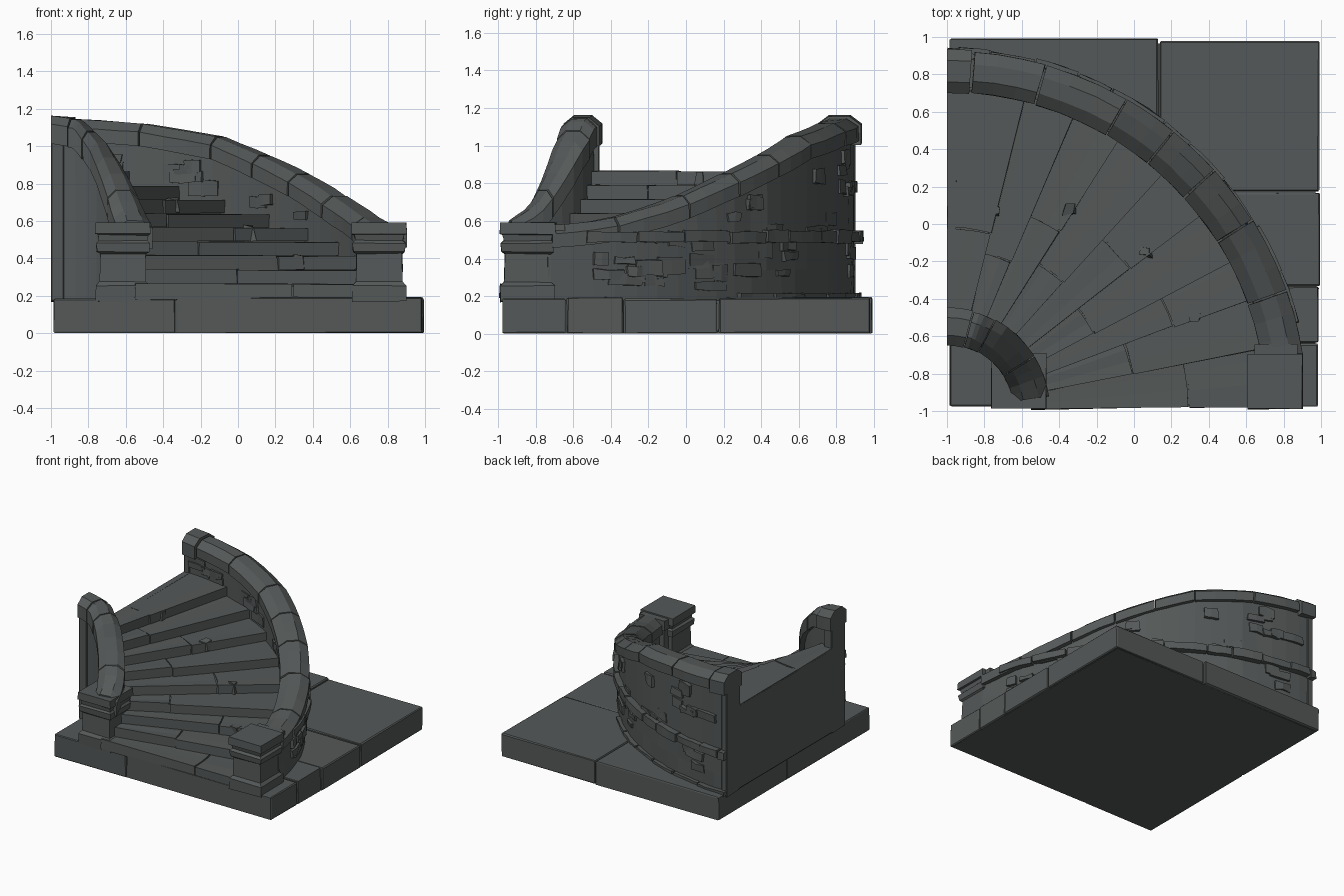
import bpy, bmesh, math, random
from mathutils import Vector

if "Cube" in bpy.data.objects:
    bpy.data.objects.remove(bpy.data.objects["Cube"])

random.seed(4)
CX, CY = -1.0, -1.0          # centre of the quarter-turn
FLOOR = 0.19

stone = bpy.data.materials.new("dark grey stone")
stone.diffuse_color = (0.09, 0.099, 0.098, 1)
stone.use_nodes = True
stone.node_tree.nodes["Principled BSDF"].inputs["Base Color"].default_value = stone.diffuse_color


def finish(name, bm, jit=0.0, bev=0.0):
    bmesh.ops.recalc_face_normals(bm, faces=bm.faces)
    if bev:
        bmesh.ops.bevel(bm, geom=bm.edges[:], offset=bev, segments=1, affect='EDGES')
    for v in bm.verts:
        if jit:
            v.co += Vector([random.uniform(-jit, jit) for _ in range(3)])
        v.co.x = max(-1.0, v.co.x)
        v.co.z = max(0.0, v.co.z)
    me = bpy.data.meshes.new(name)
    bm.to_mesh(me)
    bm.free()
    me.materials.append(stone)
    ob = bpy.data.objects.new(name, me)
    bpy.context.collection.objects.link(ob)
    return ob


def loft(name, rings, jit=0.0, bev=0.0):
    """Closed solid through a list of equal-sized rings of points."""
    bm = bmesh.new()
    vs = [[bm.verts.new(p) for p in r] for r in rings]
    n = len(vs[0])
    for a, b in zip(vs, vs[1:]):
        for i in range(n):
            bm.faces.new((a[i], a[(i + 1) % n], b[(i + 1) % n], b[i]))
    bm.faces.new(vs[0][::-1])
    bm.faces.new(vs[-1])
    return finish(name, bm, jit, bev)


def sweep(name, t0, t1, n, section, jit=0.0, bev=0.0):
    """Sweep a (radius, z) section about the stair centre, angles in degrees."""
    rings = []
    for i in range(n + 1):
        t = t0 + (t1 - t0) * i / n
        c, s = math.cos(math.radians(t)), math.sin(math.radians(t))
        rings.append([(CX + r * c, CY + r * s, z) for r, z in section(t)])
    return loft(name, rings, jit, bev)


def block(name, t0, t1, n, r0, r1, z0, z1, jit=0.0, bev=0.0):
    return sweep(name, t0, t1, n, lambda t: [(r0, z0), (r1, z0), (r1, z1), (r0, z1)], jit, bev)


def box(name, x0, x1, y0, y1, z0, z1, jit=0.0, bev=0.0):
    return loft(name, [[(x0, y0, z), (x1, y0, z), (x1, y1, z), (x0, y1, z)] for z in (z0, z1)], jit, bev)


def curve(pts):
    def f(t):
        if t <= pts[0][0]:
            return pts[0][1]
        for (a, za), (b, zb) in zip(pts, pts[1:]):
            if t <= b:
                return za + (zb - za) * (t - a) / (b - a)
        return pts[-1][1]
    return f


outer_z = curve([(9, .575), (18, .605), (30, .71), (41, .84), (50, .94), (60, 1.05), (74, 1.12), (90, 1.155)])
inner_z = curve([(8, .60), (20, .66), (27, .71), (42, .88), (53, 1.01), (70, 1.14), (90, 1.16)])

# base: solid core and worn paving slabs
box("base_core", -.97, .97, -.965, .965, 0, .178)
slabs = [(-.985, -.335, -.975, .1), (-.33, .985, -.975, -.64), (.2, .985, -.635, -.335),
         (.2, .995, -.33, .165), (.14, .99, .175, .98), (-.985, .13, .1, .99)]
for i, (x0, x1, y0, y1) in enumerate(slabs):
    box(f"base_slab_{i}", x0, x1, y0, y1, 0, FLOOR + .004 * (i % 3 - 1), .003, .007)

# fan steps, each from two stones with a narrow joint
edges = [1, 11.5, 20.5, 28, 38, 48, 58, 67, 76.3, 90]
for k in range(9):
    t0, t1 = edges[k], edges[k + 1]
    z = FLOOR + .075 * (k + 1)
    split = random.uniform(.85, 1.3)
    top = min(90, t1 + 2)
    block(f"step_{k}_core", t0 + .4, top, 3, .45, 1.76, FLOOR - .01, z - .012)
    block(f"step_{k}_inner_stone", t0, top, 3, .45, split - .004, z - .075, z, .003)
    block(f"step_{k}_outer_stone", t0 - .3, top, 3, split + .004, 1.76, z - .075, z - .004, .003)
    # chipped stone on the tread joint
    t = math.radians(t0 + .5)
    if k % 2 == 0 and k:
        r = split + .12
        x, y = CX + r * math.cos(t), CY + r * math.sin(t)
        box(f"step_{k}_chip", x - .03, x + .025, y - .02, y + .03, z - .07, z + .004, .012)


# curved walls
def wall(r0, r1, zf):
    return lambda t: [(r0, .17), (r1, .17), (r1, .34), (r1, .52), (r1 - .005, zf(t) - .09), (r0, zf(t) - .09)]


sweep("outer_wall", 8, 90, 22, wall(1.735, 1.895, outer_z), .006)
sweep("inner_wall", 12, 90, 8, wall(.385, .52, inner_z), .003)


# coping stones along both walls
def coping(r0, r1, zf, h, c, lift=0):
    def sec(t):
        z = zf(t) + lift
        return [(r0, z - h), (r0, z - .045), (r0 + c, z), (r1 - c, z), (r1, z - .045), (r1, z - h)]
    return sec


def coping_row(name, joints, r0, r1, zf, h, c, gap, n):
    for i, (a, b) in enumerate(zip(joints, joints[1:])):
        d = random.uniform(-.005, .005)
        sweep(f"{name}_{i}", a + gap, b - gap, n, coping(r0 + d, r1 + d, zf, h, c), .002)


coping_row("outer_coping", [8.5, 19.5, 32, 42, 51, 60, 74, 85.7], 1.705, 1.925, outer_z, .12, .065, .15, 3)
coping_row("inner_coping", [8, 32, 62, 75], .355, .55, inner_z, .15, .055, .3, 4)
sweep("outer_end_cap", 86, 90, 1, coping(1.70, 1.935, outer_z, .15, .06, .008))
sweep("inner_end_cap", 75.5, 90, 2, coping(.35, .555, inner_z, .15, .055, .003))

# string course and foot course outside the wall
t = 14
while t < 89:
    w = min(random.uniform(5, 10), 90 - t)
    block("string_course", t + .15, t + w - .15, 3, 1.86, 1.925 + random.uniform(0, .022),
          .485 + random.uniform(-.006, .006), .55 + random.uniform(-.008, .006), .004)
    t += w
for i in range(6):
    a = 42 + i * 8
    block("foot_course", a + .2, a + 7.8, 3, 1.86, 1.92 + random.uniform(-.01, .012), .18, .215, .004)


# scattered raised stones on the wall, outside and inside
def raised_stones(name, count, ra, rb, tmin, zlow):
    made = 0
    while made < count:
        a, w = random.uniform(tmin, 84), random.uniform(2.5, 6)
        h = random.uniform(.035, .085)
        lo, hi = zlow(a + w), outer_z(a) - .13 - h
        z = random.uniform(lo, max(lo, hi))
        if z <= hi and a + w < 90:
            d = random.uniform(-.008, .008)
            block(name, a, a + w, 2, ra + d, rb + d, z, z + h, .007)
            made += 1


raised_stones("outer_raised_stone", 44, 1.85, 1.908, 14, lambda t: .23)
raised_stones("inner_raised_stone", 16, 1.718, 1.78, 34, lambda t: FLOOR + .075 * (t / 10 + .6))

# flat side at the top of the stairs: panel and end posts
box("side_upper_band", -.998, -.95, -.5, .76, .80, .862, .002)
box("side_panel", -.992, -.95, -.5, .76, .17, .81)
box("inner_end_post", -1, -.93, -.635, -.46, .17, 1.04, 0, .006)
box("outer_end_post", -1, -.95, .725, .90, .17, 1.04, 0, .006)

# newel pillars at the foot of the stairs
profile = [(.17, .145), (.255, .145), (.275, .125), (.425, .122), (.435, .138), (.48, .143),
           (.495, .128), (.525, .134), (.53, .148), (.592, .146)]
for name, x, y in (("left_pillar", -.615, -.838), ("right_pillar", .755, -.842)):
    loft(name, [[(x + sx * h, y + sy * h, z) for sx, sy in ((-1, -1), (1, -1), (1, 1), (-1, 1))]
                for z, h in profile], .003)

# short link between right pillar and outer wall
box("wall_link", .66, .86, -.74, -.655, .17, .50, .003)
box("wall_link_cap", .645, .875, -.74, -.645, .50, .58, .004)
